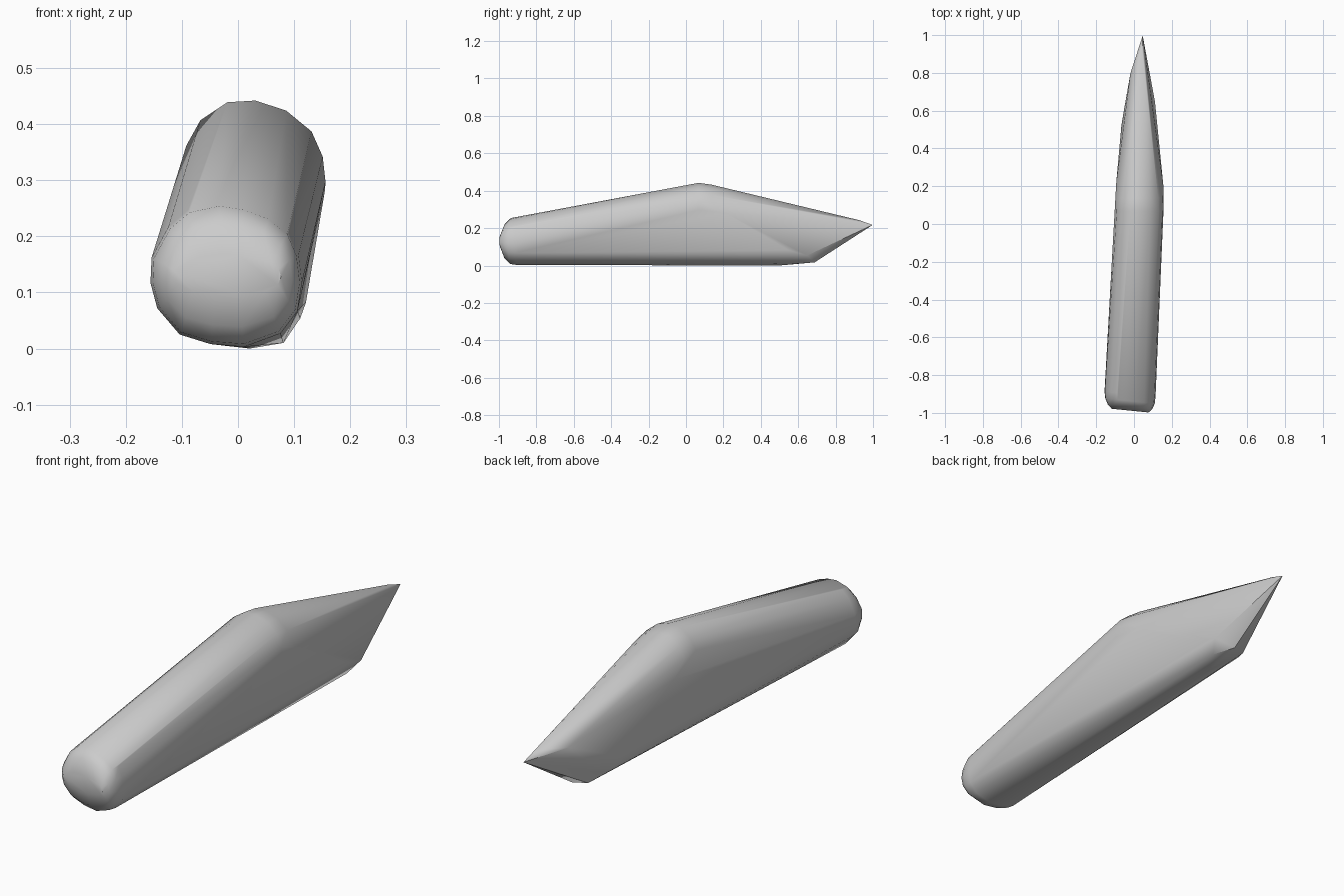
import bpy, bmesh
from mathutils import Vector

if "Cube" in bpy.data.objects:
    bpy.data.objects.remove(bpy.data.objects["Cube"])

pts = []

# Blunt front end: one cross-section (x, z) drawn in towards a rounded cap
butt = [(-.155, .165), (-.125, .22), (-.09, .25), (-.035, .262), (.01, .255),
        (.055, .238), (.09, .21), (.107, .17), (.113, .12), (.105, .07),
        (.075, .03), (.01, .006), (-.05, .011), (-.105, .028),
        (-.145, .075), (-.157, .12)]
cx, cz = -.02, .135
for y, sx, sz in [(-.9, 1, 1), (-.937, .97, .96), (-.968, .87, .72), (-.988, .72, .28)]:
    for x, z in butt:
        px = cx + (x - cx) * sx
        pts.append((px, y - .1 * px, cz + (z - cz) * sz))

# Raised ridge across the middle: rounded arch (x, z), bevelled along y
arch = [(-.093, .365), (-.068, .41), (-.02, .442), (.03, .445),
        (.085, .427), (.13, .39), (.15, .345), (.155, .3)]
for x, z in arch:
    pts.append((x, .07, z))
    pts.append((x * .97 + .001, .14, z - .01))
pts += [(-.095, .22, .3), (.154, .21, .285)]

# Lower heel at the back
pts += [(.02, .5, .003), (.08, .6, .013), (.11, .65, .057), (.12, .55, .085),
        (.04, .69, .02), (-.02, .67, .025), (-.055, .6, .05), (-.068, .52, .09)]

# Pointed tip
pts += [(-.02, .8, .222), (.042, .93, .245), (.045, 1, .22)]

# Wrap everything in a faceted skin
bm = bmesh.new()
for p in pts:
    bm.verts.new(Vector(p))
res = bmesh.ops.convex_hull(bm, input=bm.verts[:])
loose = [v for v in bm.verts if not v.link_faces]
bmesh.ops.delete(bm, geom=loose, context='VERTS')
bmesh.ops.recalc_face_normals(bm, faces=bm.faces[:])

# Stand on the ground and centre the bounds
lo = [min(v.co[i] for v in bm.verts) for i in range(3)]
hi = [max(v.co[i] for v in bm.verts) for i in range(3)]
bmesh.ops.translate(bm, verts=bm.verts[:],
                    vec=(-(lo[0] + hi[0]) / 2, -(lo[1] + hi[1]) / 2, -lo[2]))

mesh = bpy.data.meshes.new("pointed_stone")
bm.to_mesh(mesh)
bm.free()
stone = bpy.data.objects.new("pointed_stone", mesh)
bpy.context.collection.objects.link(stone)
bpy.context.view_layer.objects.active = stone
stone.select_set(True)
bpy.ops.object.shade_smooth_by_angle(angle=.6)
